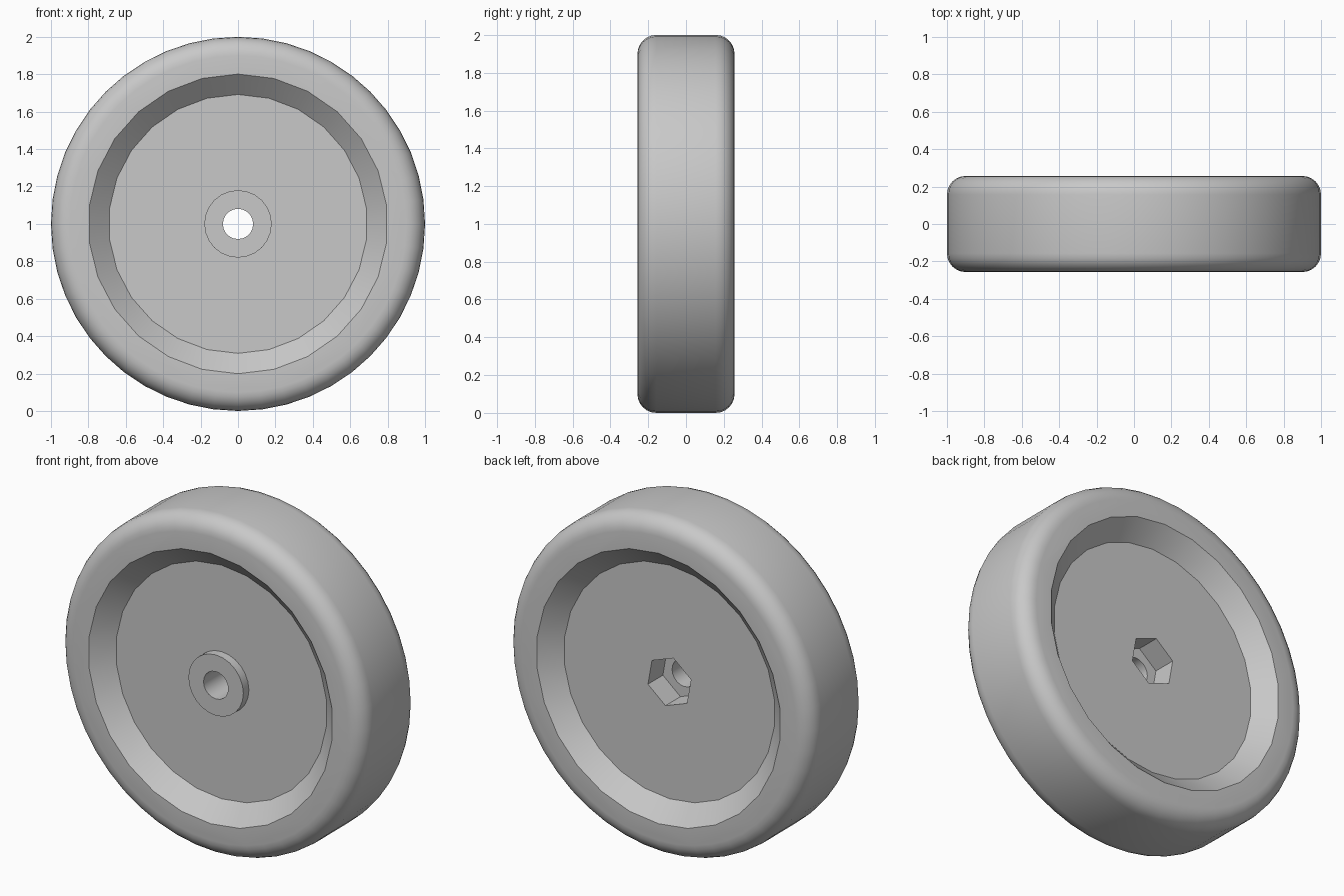
import bpy, bmesh
from math import radians
from mathutils import Matrix

if "Cube" in bpy.data.objects:
    bpy.data.objects.remove(bpy.data.objects["Cube"], do_unlink=True)

HALF_WIDTH = 0.257
WEB = 0.155        # half thickness of the central disc

grey = bpy.data.materials.new("light_grey")
grey.use_nodes = True
grey.diffuse_color = (0.58, 0.58, 0.58, 1)
grey.node_tree.nodes["Principled BSDF"].inputs["Base Color"].default_value = grey.diffuse_color


def turned(name, sides, r0, r1, y0, y1, twist=0):
    """Closed cone along y, radius r0 at y0 and r1 at y1, at wheel centre height."""
    bm = bmesh.new()
    place = (Matrix.Translation((0, (y0 + y1) / 2, 1))
             @ Matrix.Rotation(radians(twist), 4, 'Y')
             @ Matrix.Rotation(radians(-90), 4, 'X'))
    bmesh.ops.create_cone(bm, cap_ends=True, segments=sides, radius1=r0,
                          radius2=r1, depth=y1 - y0, matrix=place)
    bmesh.ops.recalc_face_normals(bm, faces=bm.faces)
    mesh = bpy.data.meshes.new(name)
    bm.to_mesh(mesh)
    bm.free()
    mesh.materials.append(grey)
    obj = bpy.data.objects.new(name, mesh)
    bpy.context.collection.objects.link(obj)
    return obj


def apply(obj, mod):
    bpy.context.view_layer.objects.active = obj
    bpy.ops.object.modifier_apply(modifier=mod.name)


def combine(obj, tool, operation):
    mod = obj.modifiers.new(operation.lower(), 'BOOLEAN')
    mod.operation = operation
    mod.solver = 'EXACT'
    mod.object = tool
    apply(obj, mod)
    bpy.data.objects.remove(tool, do_unlink=True)


# Tyre body with rounded shoulders
wheel = turned("wheel", 48, 1, 1, -HALF_WIDTH, HALF_WIDTH)
bevel = wheel.modifiers.new("shoulder", 'BEVEL')
bevel.width = 0.1
bevel.segments = 6
bevel.limit_method = 'ANGLE'
bevel.angle_limit = radians(60)
apply(wheel, bevel)

# Tapered recess on each side
inner, rim = 0.692, 0.801
reach = 2 * HALF_WIDTH - WEB
outer = 2 * rim - inner
combine(wheel, turned("back_recess", 26, inner, outer, WEB, reach), 'DIFFERENCE')
combine(wheel, turned("front_recess", 26, outer, inner, -reach, -WEB), 'DIFFERENCE')

# Raised hub on the front, axle hole, and hexagonal nut pocket on the back
combine(wheel, turned("hub", 24, 0.18, 0.18, -0.207, 0), 'UNION')
combine(wheel, turned("axle_hole", 20, 0.081, 0.081, -1, 1), 'DIFFERENCE')
combine(wheel, turned("nut_pocket", 6, 0.15, 0.15, 0.015, 1, twist=-10), 'DIFFERENCE')

# Smooth curves with crisp edges
bpy.ops.object.select_all(action='DESELECT')
wheel.select_set(True)
bpy.context.view_layer.objects.active = wheel
bpy.ops.object.shade_smooth_by_angle(angle=radians(30))
